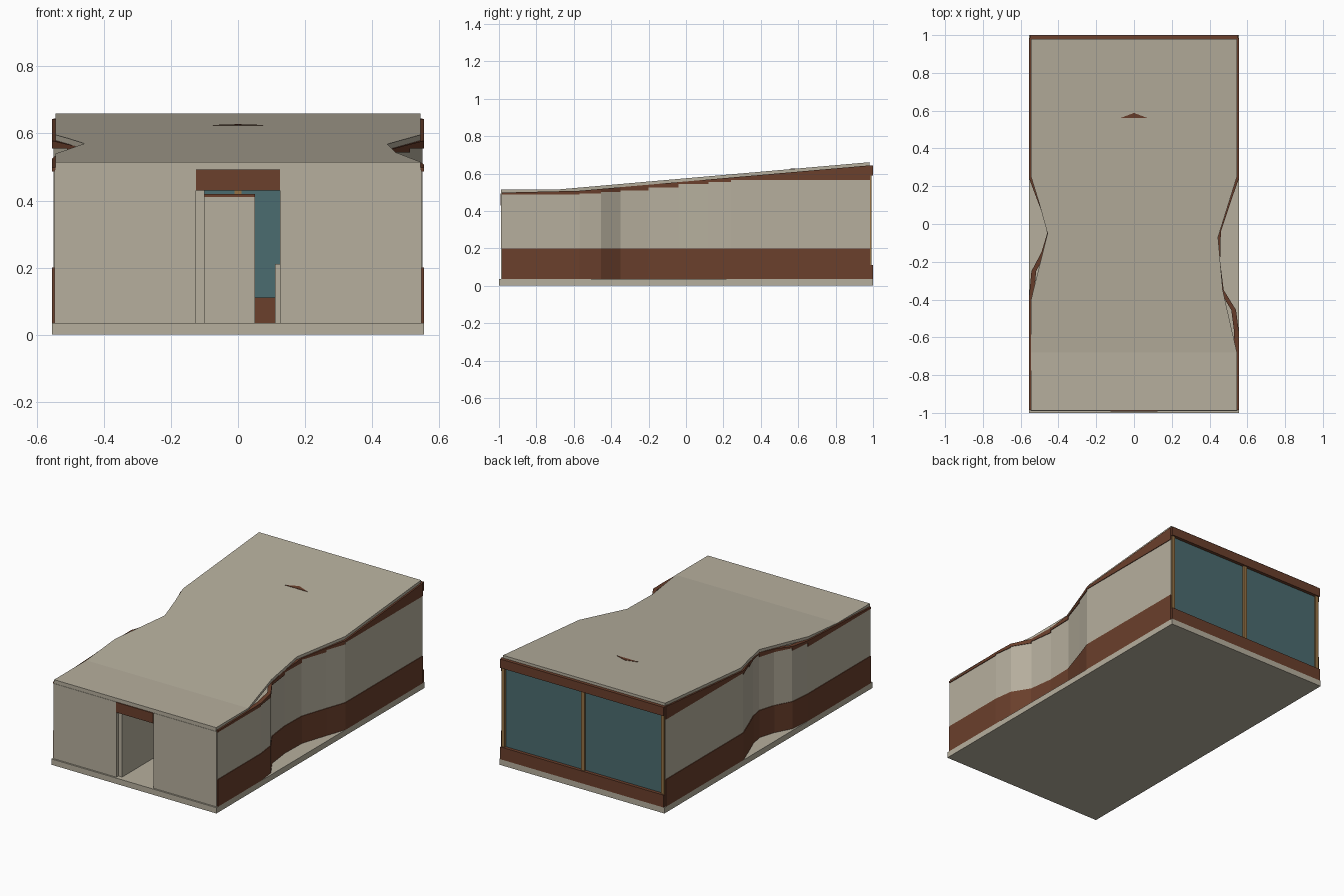
import bpy, bmesh

if "Cube" in bpy.data.objects:
    bpy.data.objects.remove(bpy.data.objects["Cube"])


def material(name, rgb):
    m = bpy.data.materials.new(name)
    m.diffuse_color = (*rgb, 1)
    m.use_nodes = True
    m.node_tree.nodes["Principled BSDF"].inputs["Base Color"].default_value = m.diffuse_color
    return m


BEIGE = material("beige render", (0.47, 0.43, 0.34))
BROWN = material("brown cladding", (0.145, 0.05, 0.025))
GLASS = material("teal glass", (0.07, 0.15, 0.16))
WOOD = material("wood frame", (0.30, 0.17, 0.06))


def finish(bm, name, mat):
    bmesh.ops.recalc_face_normals(bm, faces=bm.faces)
    me = bpy.data.meshes.new(name)
    bm.to_mesh(me)
    bm.free()
    me.materials.append(mat)
    ob = bpy.data.objects.new(name, me)
    bpy.context.collection.objects.link(ob)
    return ob


def add_prism(bm, pts, low, high):
    """Closed prism over plan points; low and high give z from y."""
    bot = [bm.verts.new((x, y, low(y))) for x, y in pts]
    top = [bm.verts.new((x, y, high(y))) for x, y in pts]
    bm.faces.new(bot[::-1])
    bm.faces.new(top)
    n = len(pts)
    for i in range(n):
        j = (i + 1) % n
        bm.faces.new((bot[i], bot[j], top[j], top[i]))


def box(name, mat, x0, x1, y0, y1, z0, z1):
    bm = bmesh.new()
    add_prism(bm, [(x0, y0), (x1, y0), (x1, y1), (x0, y1)],
              lambda y: z0, lambda y: z1)
    return finish(bm, name, mat)


def roof_z(y):
    return 0.515 + max(0, y + 0.68) * 0.0875


def under_z(y):
    return roof_z(y) - 0.017


# floor slab
box("floor_slab", BEIGE, -0.555, 0.555, -1, 1, 0, 0.035)

# roof: flat front strip and sloping waisted rear part
bm = bmesh.new()
add_prism(bm, [(-0.545, -0.988), (0.545, -0.988), (0.545, -0.68), (-0.545, -0.68)],
          under_z, roof_z)
add_prism(bm, [(-0.545, -0.68), (0.545, -0.68), (0.47, -0.35), (0.445, -0.07),
               (0.545, 0.25), (0.545, 0.98), (-0.545, 0.98), (-0.545, 0.25),
               (-0.505, 0.12), (-0.458, -0.05), (-0.545, -0.4)],
          under_z, roof_z)
finish(bm, "roof", BEIGE)

# small triangular roof mark
bm = bmesh.new()
add_prism(bm, [(-0.075, 0.56), (0.075, 0.56), (0, 0.588)],
          lambda y: roof_z(y) - 0.002, lambda y: roof_z(y) + 0.002)
finish(bm, "roof_mark", BROWN)

# waisted side walls: brown plinth, stepped beige panels, brown eaves band
STEPS = [(-0.57, 0.487), (-0.455, 0.494), (-0.35, 0.5), (-0.2, 0.51),
         (-0.04, 0.525), (0.12, 0.543), (0.24, 0.555), (2, 0.565)]
RIGHT = [(0.555, -0.985), (0.555, -0.57), (0.54, -0.455), (0.475, -0.35),
         (0.456, -0.2), (0.46, -0.04), (0.513, 0.12), (0.555, 0.24), (0.555, 0.985)]
LEFT = [(-0.555, -0.985), (-0.555, -0.38), (-0.543, -0.25), (-0.49, -0.15),
        (-0.46, -0.05), (-0.475, 0.03), (-0.51, 0.12), (-0.555, 0.24), (-0.555, 0.985)]


def step_z(y):
    return next(z for limit, z in STEPS if y < limit)


for side, path, s in (("right", RIGHT, 1), ("left", LEFT, -1)):
    plinth, panel, eaves = bmesh.new(), bmesh.new(), bmesh.new()
    for (xa, ya), (xb, yb) in zip(path, path[1:]):
        split = min(step_z((ya + yb) / 2), under_z(ya) - 0.003)

        def plan(inset):
            return [(xa - s * inset, ya), (xb - s * inset, yb),
                    (xb - s * 0.025, yb), (xa - s * 0.025, ya)]
        add_prism(plinth, plan(0), lambda y: 0.035, lambda y: 0.2)
        add_prism(panel, plan(0.004), lambda y: 0.2, lambda y: split)
        add_prism(eaves, plan(0), lambda y: split, under_z)
    finish(plinth, side + "_wall_plinth", BROWN)
    finish(panel, side + "_wall_panels", BEIGE)
    finish(eaves, side + "_wall_eaves", BROWN)

# front wall with door opening
for side, s in (("left", -1), ("right", 1)):
    a, b = sorted((s * 0.125, s * 0.548))
    box("front_wall_" + side, BEIGE, a, b, -0.99, -0.97, 0.035, 0.492)
box("front_fascia", BEIGE, -0.545, 0.545, -0.988, -0.97, 0.492, 0.51)
box("door_lintel", BROWN, -0.125, 0.125, -0.993, -0.97, 0.43, 0.492)

# interior hall walls seen through the door
box("hall_wall", BEIGE, -0.125, -0.1, -0.97, -0.3, 0.035, 0.43)
box("hall_partition", BEIGE, -0.1, 0.05, -0.32, -0.3, 0.035, 0.41)
box("partition_cap", BROWN, -0.1, 0.05, -0.32, -0.3, 0.41, 0.42)
box("low_hall_wall", BEIGE, 0.11, 0.125, -0.9, -0.3, 0.035, 0.21)

# glazed back wall
box("back_glass", GLASS, -0.535, 0.535, 0.972, 0.98, 0.11, 0.6)
box("back_sill", BROWN, -0.55, 0.55, 0.965, 1, 0.035, 0.11)
box("back_header", BROWN, -0.55, 0.55, 0.965, 1, 0.59, 0.644)
for name, x in (("left", -0.536), ("middle", 0), ("right", 0.536)):
    box("back_post_" + name, WOOD, x - 0.011, x + 0.011, 0.968, 0.992, 0.11, 0.59)
